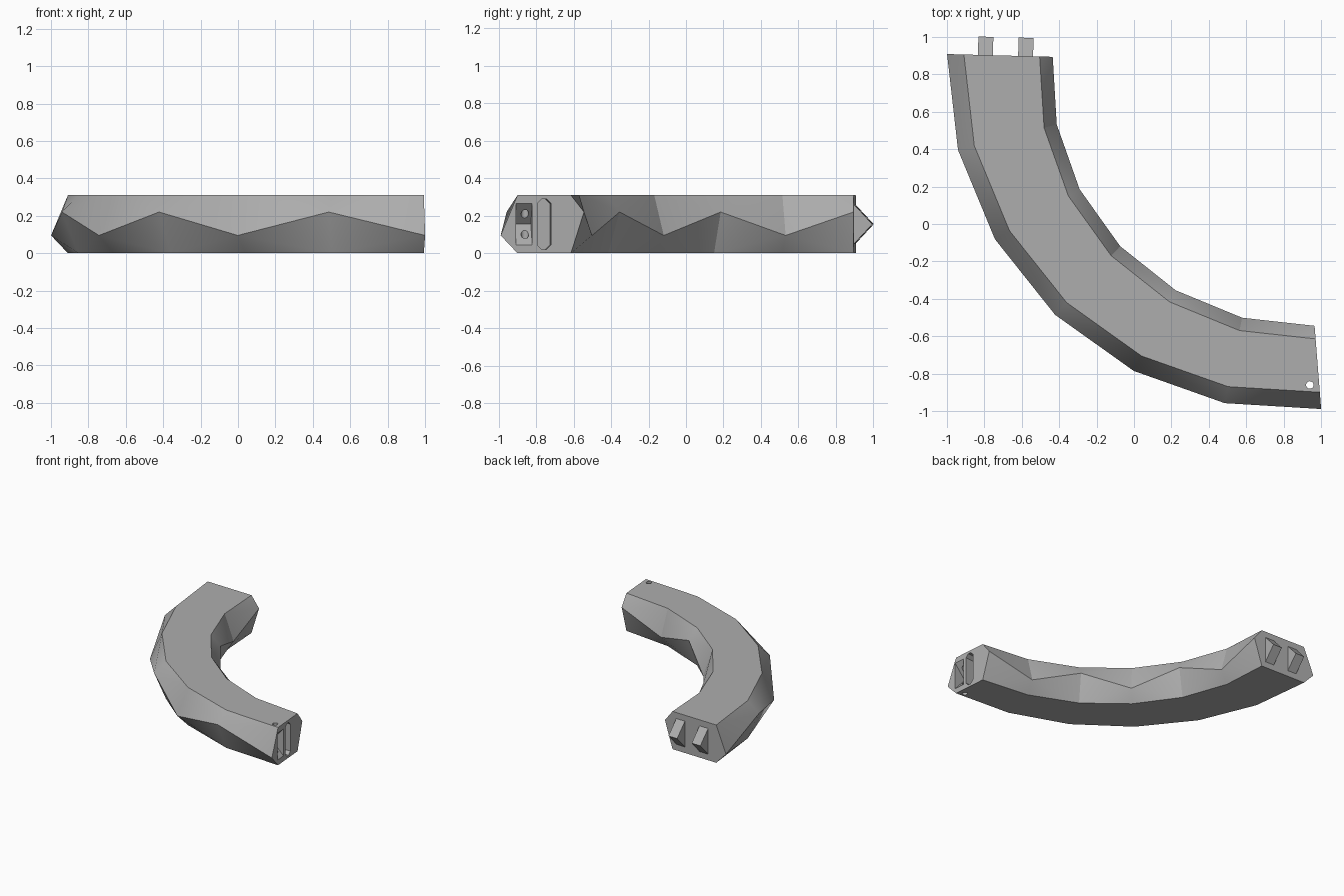
import bpy, bmesh
from math import cos, sin, radians
from mathutils import Matrix, Vector

if "Cube" in bpy.data.objects:
    bpy.data.objects.remove(bpy.data.objects["Cube"], do_unlink=True)

CX, CY = 0.855, 0.86          # centre of the bend
START, STEP, COUNT = 178.5, 16, 7
HEIGHT, LOW, HIGH = 0.31, 0.095, 0.22

grey = bpy.data.materials.new("matte grey")
grey.use_nodes = True
colour = (0.42, 0.42, 0.42, 1)
grey.diffuse_color = colour
grey.node_tree.nodes["Principled BSDF"].inputs["Base Color"].default_value = colour


def finish(bm, name):
    bmesh.ops.recalc_face_normals(bm, faces=bm.faces)
    mesh = bpy.data.meshes.new(name)
    bm.to_mesh(mesh)
    bm.free()
    mesh.materials.append(grey)
    obj = bpy.data.objects.new(name, mesh)
    bpy.context.collection.objects.link(obj)
    return obj


def end_frame(angle, outward):
    """Local axes at an end: x radial, y out of the end face, z up."""
    a = radians(angle)
    r = Vector((cos(a), sin(a), 0))
    t = Vector((-sin(a), cos(a), 0)) * outward
    m = Matrix((r, t, (0, 0, 1))).transposed().to_4x4()
    m.translation = (CX, CY, 0)
    return m


def prism(name, frame, points, shift):
    """Extrude a flat outline by a shift vector within an end frame."""
    bm = bmesh.new()
    face = bm.faces.new([bm.verts.new(p) for p in points])
    out = bmesh.ops.extrude_face_region(bm, geom=[face])
    verts = [v for v in out["geom"] if isinstance(v, bmesh.types.BMVert)]
    bmesh.ops.translate(bm, verts=verts, vec=shift)
    bm.transform(frame)
    return finish(bm, name)


def wedge(name, frame, radius, width, inner, tip, half):
    """Ridge with a horizontal tip, used for tabs and for the pocket."""
    x, z = radius - width / 2, HEIGHT / 2
    pts = [(x, inner, z + half), (x, tip, z), (x, inner, z - half)]
    if inner > 0:             # carry the pocket mouth straight out of the face
        pts = [(x, 0, z + half), (x, tip, z), (x, 0, z - half),
               (x, inner, z - half), (x, inner, z + half)]
    return prism(name, frame, pts, (width, 0, 0))


def hole(frame, radius, y):
    bm = bmesh.new()
    bmesh.ops.create_cone(bm, cap_ends=True, segments=24, radius1=0.02,
                          radius2=0.02, depth=1)
    bmesh.ops.translate(bm, verts=bm.verts, vec=(radius, y, HEIGHT / 2))
    bm.transform(frame)
    return finish(bm, "hole_cutter")


def slot(frame, radius):
    w, h, c, depth = 0.037, 0.135, 0.025, 0.08
    corners = [(w, h - c), (w - c, h), (c - w, h), (-w, h - c),
               (-w, c - h), (c - w, -h), (w - c, -h), (w, c - h)]
    pts = [(radius + x, -depth, HEIGHT / 2 + z) for x, z in corners]
    return prism("slot_cutter", frame, pts, (0, depth + 0.05, 0))


def cut(obj, cutter):
    cutter.hide_render = True
    mod = obj.modifiers.new("cut", 'BOOLEAN')
    mod.operation = 'DIFFERENCE'
    mod.solver = 'EXACT'
    mod.object = cutter
    select(obj)
    bpy.ops.object.modifier_apply(modifier=mod.name)
    bpy.data.objects.remove(cutter, do_unlink=True)


def select(obj):
    bpy.ops.object.select_all(action='DESELECT')
    obj.select_set(True)
    bpy.context.view_layer.objects.active = obj


# Curved bar: six-sided sections with side ridges that zigzag up and down
bm = bmesh.new()
rings = []
for i in range(COUNT):
    a = radians(START + STEP * i)
    ridge_in = 1.29 + 0.0198 * i
    edge_in = ridge_in + 0.07
    z_out, z_in = (LOW, HIGH) if i % 2 == 0 else (HIGH, LOW)
    section = [(1.765, HEIGHT), (1.855, z_out), (1.765, 0),
               (edge_in, 0), (ridge_in, z_in), (edge_in, HEIGHT)]
    rings.append([bm.verts.new((CX + r * cos(a), CY + r * sin(a), z))
                  for r, z in section])
for i, (p, q) in enumerate(zip(rings, rings[1:])):
    for j in range(6):
        k = (j + 1) % 6
        quad = [p[j], q[j], q[k], p[k]]
        if j in (2, 5):       # flat top and underside
            bm.faces.new(quad)
        else:                 # side facets split along the shorter diagonal
            d1 = (quad[0].co - quad[2].co).length
            d2 = (quad[1].co - quad[3].co).length
            s = 0 if d1 < d2 else 1
            quad = quad[s:] + quad[:s]
            bm.faces.new(quad[:3])
            bm.faces.new([quad[0], quad[2], quad[3]])
bm.faces.new(rings[0])
bm.faces.new(rings[-1])
bar = finish(bm, "curved_bar")

back = end_frame(START, -1)
side = end_frame(START + STEP * (COUNT - 1), 1)

# Recesses: a slot in each end, a pinned pocket in the side end
cut(bar, slot(back, 1.542))
cut(bar, slot(side, 1.622))
cut(bar, wedge("pocket_cutter", side, 1.73, 0.088, 0.05, -0.1, 0.11))
cut(bar, hole(side, 1.722, -0.05))
select(bar)
bpy.ops.object.shade_smooth_by_angle(angle=radians(25))

# Two pierced wedge tabs on the back end
for name, radius in (("outer_tab", 1.65), ("inner_tab", 1.435)):
    tab = wedge(name, back, radius, 0.08, -0.004, 0.098, 0.11)
    cut(tab, hole(back, radius, 0.052))
